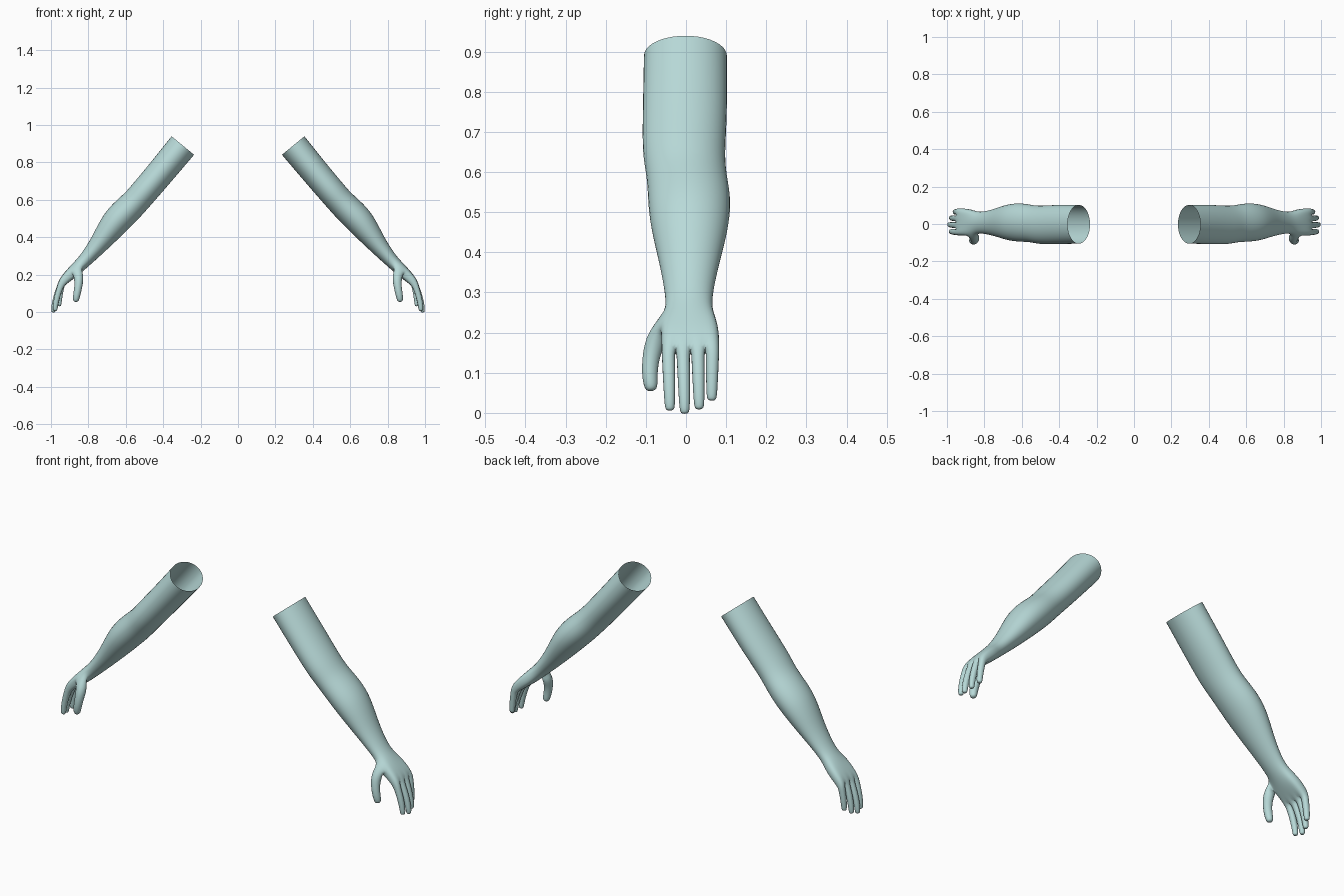
import bpy
import bmesh
from math import sin, cos, pi, radians
from mathutils import Vector, Matrix

cube = bpy.data.objects.get("Cube")
if cube:
    bpy.data.objects.remove(cube, do_unlink=True)

skin = bpy.data.materials.new("pale_teal_skin")
skin.use_nodes = True
COLOR = (0.48, 0.70, 0.69, 1)
skin.diffuse_color = COLOR
skin.node_tree.nodes["Principled BSDF"].inputs["Base Color"].default_value = COLOR

SIDES = 10
SWELL = 1.065   # makes up for subdivision shrinkage

# Arm cross-sections: x, z, half thickness, front y, back y, flatness
SECTIONS = [
    (.295, .89, .078, -.105, .102, 0),
    (.42, .738, .075, -.108, .103, 0),
    (.50, .645, .074, -.109, .096, 0),
    (.545, .592, .073, -.098, .101, 0),
    (.595, .543, .077, -.095, .111, 0),
    (.65, .488, .077, -.092, .110, 0),
    (.70, .422, .065, -.078, .096, 0),
    (.75, .355, .050, -.062, .078, 0),
    (.81, .285, .038, -.050, .064, 0),
    (.845, .25, .036, -.050, .066, .3),
    (.885, .212, .036, -.060, .080, .7),
    (.94, .162, .028, -.058, .080, 1),
]

# Finger tips from little finger to index: x, y, z
TIPS = [(.957, .064, .030), (.977, .033, .008), (.987, -.003, -.003), (.978, -.040, .005)]

# Thumb path: x, y, z, radius
THUMB = [(.850, -.072, .190, .027), (.852, -.087, .145, .022),
         (.860, -.091, .100, .020), (.866, -.088, .070, .018), (.868, -.086, .053, .012)]


def section_ring(bm, i):
    """One closed ring, square to the arm's path; flat sections suit the palm."""
    x, z, thick, y0, y1, flat = SECTIONS[i]
    a, b = SECTIONS[max(i - 1, 0)], SECTIONS[min(i + 1, len(SECTIONS) - 1)]
    d = Vector((b[0] - a[0], 0, b[1] - a[1])).normalized()
    normal = Vector((-d.z, 0, d.x))
    ring = []
    for k in range(SIDES):
        ang = 2 * pi * (k + .5) / SIDES
        column = k if k < 5 else 9 - k
        u = cos(ang) * (1 - flat) + (1 - column / 2) * flat
        v = sin(ang) * (1 - flat) + (.8 if k < 5 else -.8) * flat
        p = Vector((x, (y0 + y1) / 2, z))
        p += Vector((0, u * SWELL * (y1 - y0) / 2, 0)) + normal * v * SWELL * thick
        ring.append(bm.verts.new(p))
    return ring


def skin_between(bm, a, b):
    n = len(a)
    return [bm.faces.new((a[k], a[(k + 1) % n], b[(k + 1) % n], b[k])) for k in range(n)]


def grow(bm, face, path):
    """Replace a quad with a four-sided limb following path."""
    ring = list(face.verts)
    centre = face.calc_center_median()
    start = face.normal.copy()
    ref = (ring[0].co + ring[1].co) / 2 - centre
    bm.faces.remove(face)
    points = [centre] + [Vector(p[:3]) for p in path]
    for i, p in enumerate(path, 1):
        d = (points[min(i + 1, len(path))] - points[i - 1]).normalized()
        ref = start.rotation_difference(d) @ ref
        ref = (ref - d * ref.dot(d)).normalized()
        start = d
        new = []
        for k in range(4):
            arm = Matrix.Rotation(radians(90 * k - 45), 3, d) @ ref
            new.append(bm.verts.new(points[i] + arm * p[3] * 1.5))
        skin_between(bm, ring, new)
        ring = new
    bm.faces.new(ring)


def finger_path(root, tip):
    path = []
    for t, r in ((.22, .0165), (.5, .0155), (.8, .014), (.94, .0125), (1, .009)):
        bend = sin(t * pi / 2)
        path.append((root.x + (tip[0] - root.x) * bend, root.y + (tip[1] - root.y) * t,
                     root.z + (tip[2] - root.z) * t, r))
    return path


def build_arm(name, side):
    bm = bmesh.new()
    # Open sleeve from shoulder to knuckles
    rings = [section_ring(bm, i) for i in range(len(SECTIONS))]
    strips = [skin_between(bm, a, b) for a, b in zip(rings, rings[1:])]
    # Knuckle caps become fingers, one palm side face becomes the thumb
    end = rings[-1]
    caps = [bm.faces.new((end[i], end[i + 1], end[8 - i], end[9 - i])) for i in range(4)]
    bm.normal_update()
    thumb_root = strips[-2][4]
    for cap, tip in zip(caps, TIPS):
        grow(bm, cap, finger_path(cap.calc_center_median(), tip))
    grow(bm, thumb_root, THUMB)
    # Put the arm on its side of the body
    if side < 0:
        bmesh.ops.scale(bm, vec=(-1, 1, 1), verts=bm.verts)
        bmesh.ops.reverse_faces(bm, faces=bm.faces)
    for f in bm.faces:
        f.smooth = True
    mesh = bpy.data.meshes.new(name)
    bm.to_mesh(mesh)
    bm.free()
    mesh.materials.append(skin)
    obj = bpy.data.objects.new(name, mesh)
    bpy.context.collection.objects.link(obj)
    sub = obj.modifiers.new("smooth_skin", 'SUBSURF')
    sub.levels = sub.render_levels = 2


build_arm("left_arm", 1)
build_arm("right_arm", -1)
